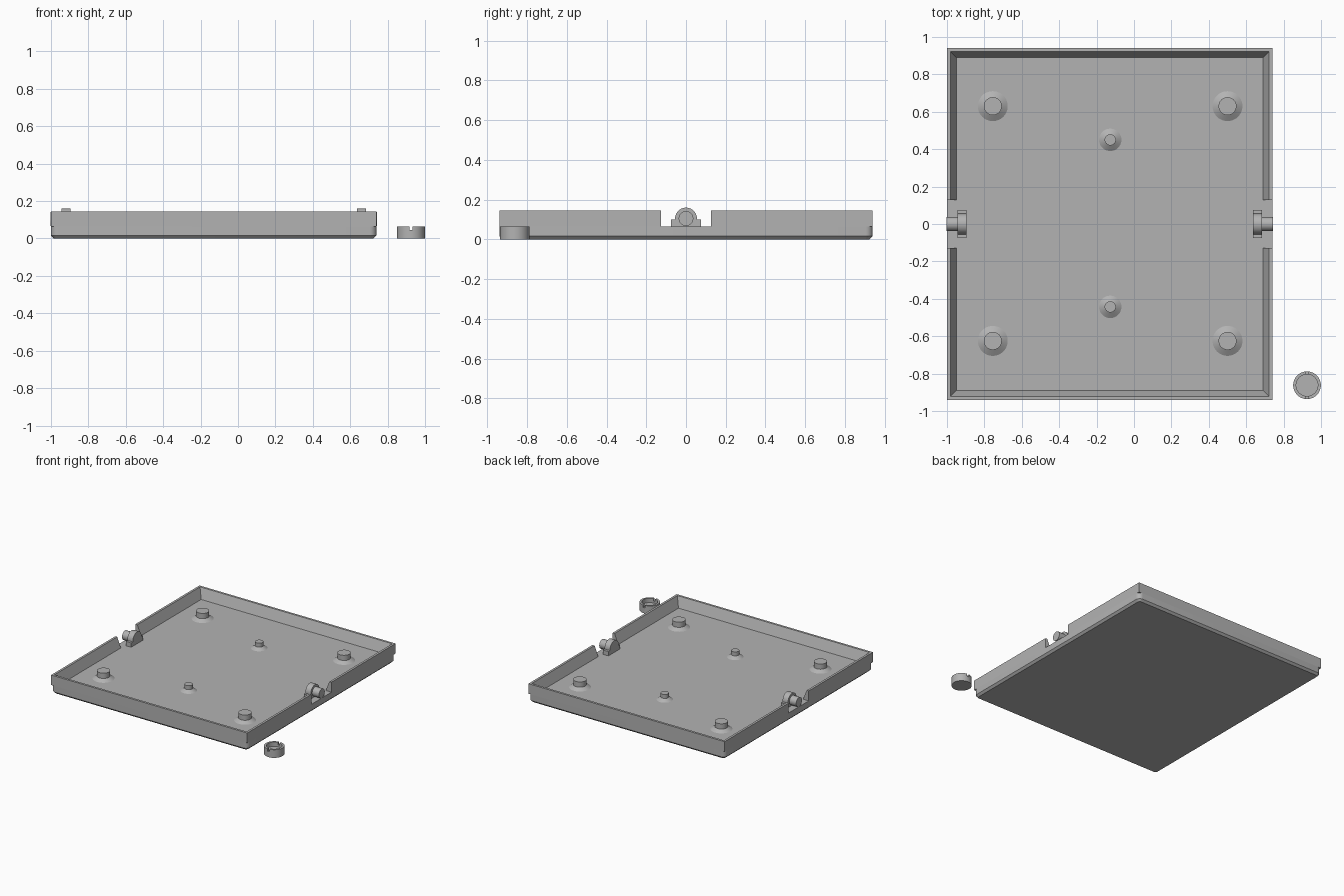
import bpy, bmesh, math
from mathutils import Matrix, Vector

if "Cube" in bpy.data.objects:
    bpy.data.objects.remove(bpy.data.objects["Cube"])

grey = bpy.data.materials.new("plain grey")
grey.diffuse_color = (0.45, 0.45, 0.45, 1)
grey.use_nodes = True
grey.node_tree.nodes["Principled BSDF"].inputs["Base Color"].default_value = grey.diffuse_color

X0, X1, Y, FLOOR, TOP = -1.0, 0.74, 0.94, 0.065, 0.145


def finish(name, bm, smooth=True):
    bmesh.ops.recalc_face_normals(bm, faces=bm.faces)
    mesh = bpy.data.meshes.new(name)
    bm.to_mesh(mesh)
    bm.free()
    mesh.materials.append(grey)
    ob = bpy.data.objects.new(name, mesh)
    bpy.context.collection.objects.link(ob)
    if smooth:
        bpy.ops.object.select_all(action='DESELECT')
        ob.select_set(True)
        bpy.context.view_layer.objects.active = ob
        bpy.ops.object.shade_smooth_by_angle(angle=math.radians(30))
    return ob


def loft(name, rings, smooth=True):
    """Skin a stack of equal closed rings and cap both ends."""
    bm = bmesh.new()
    vs = [[bm.verts.new(p) for p in ring] for ring in rings]
    n = len(vs[0])
    for a, b in zip(vs, vs[1:]):
        for i in range(n):
            j = (i + 1) % n
            bm.faces.new((a[i], a[j], b[j], b[i]))
    bm.faces.new(vs[0])
    bm.faces.new(vs[-1])
    return finish(name, bm, smooth)


def lathe(name, x, y, profile, seg=48):
    """Turn (radius, z) pairs about a vertical axis."""
    return loft(name, [[(x + r * math.cos(2 * math.pi * i / seg),
                         y + r * math.sin(2 * math.pi * i / seg), z)
                        for i in range(seg)] for r, z in profile])


def rounded_rect(inset, radius, z, steps=8):
    pts = []
    for k, (sx, sy) in enumerate([(1, 1), (-1, 1), (-1, -1), (1, -1)]):
        cx = (X1 - inset - radius) if sx > 0 else (X0 + inset + radius)
        cy = sy * (Y - inset - radius)
        for i in range(steps + 1):
            a = math.pi / 2 * (k + i / steps)
            pts.append((cx + radius * math.cos(a), cy + radius * math.sin(a), z))
    return pts


# Tray base with rounded corners and a chamfered underside
loft("tray_base", [rounded_rect(0.016, 0.02, 0), rounded_rect(0, 0.036, 0.016),
                   rounded_rect(0, 0.036, FLOOR)])

# Two U-shaped walls with sloping inner faces, leaving a gap at each side
for name, s in (("front_wall", -1), ("back_wall", 1)):
    def station(x, y, dx, dy):
        return [(x + dx * t, y + dy * t, z) for t, z in
                ((0, FLOOR), (0, TOP), (0.018, TOP), (0.05, FLOOR))]
    gap = s * 0.127
    loft(name, [station(X0, gap, 1, 0), station(X0, s * Y, 1, -s),
                station(X1, s * Y, -1, -s), station(X1, gap, -1, 0)], False)

# Posts with conical feet
for x in (-0.755, 0.5):
    for y in (-0.625, 0.63):
        lathe("large_post", x, y, [(0.08, FLOOR), (0.048, FLOOR + 0.02),
                                   (0.048, FLOOR + 0.062)])
for y in (-0.443, 0.45):
    lathe("small_post", -0.127, y, [(0.06, FLOOR), (0.03, FLOOR + 0.02),
                                    (0.03, FLOOR + 0.052)], 32)

# Hinge brackets and pins on both sides
AXIS = 0.105
arch = [(-0.075, FLOOR), (-0.075, 0.1), (-0.055, 0.1)]
arch += [(-0.055 * math.cos(a), AXIS + 0.055 * math.sin(a))
         for a in [math.pi * i / 24 for i in range(25)]]
arch += [(0.055, 0.1), (0.075, 0.1), (0.075, FLOOR)]
circle = [(0.037 * math.cos(a), AXIS + 0.037 * math.sin(a))
          for a in [2 * math.pi * i / 32 for i in range(32)]]
for side, inner, mid, outer in (("left", -0.895, -0.943, -1.003),
                                ("right", 0.636, 0.684, 0.744)):
    loft(side + "_hinge_bracket", [[(x, y, z) for y, z in arch] for x in (inner, mid)])
    loft(side + "_hinge_pin", [[(x, y, z) for y, z in circle] for x in (mid, outer)])

# Loose cap: a shallow cup with two slots in its rim
CX, CY = 0.925, -0.862
cap = lathe("cap", CX, CY, [(0.074, 0), (0.074, FLOOR), (0.058, FLOOR), (0.058, 0.03)])
bm = bmesh.new()
bmesh.ops.create_cube(bm, size=1, matrix=Matrix.Translation((CX, CY, 0.06))
                      @ Matrix.Diagonal((0.016, 0.2, 0.03, 1)))
cutter = finish("slot_cutter", bm, False)
cutter.hide_render = True
cutter.hide_viewport = True
cut = cap.modifiers.new("slots", 'BOOLEAN')
cut.operation = 'DIFFERENCE'
cut.solver = 'EXACT'
cut.object = cutter
